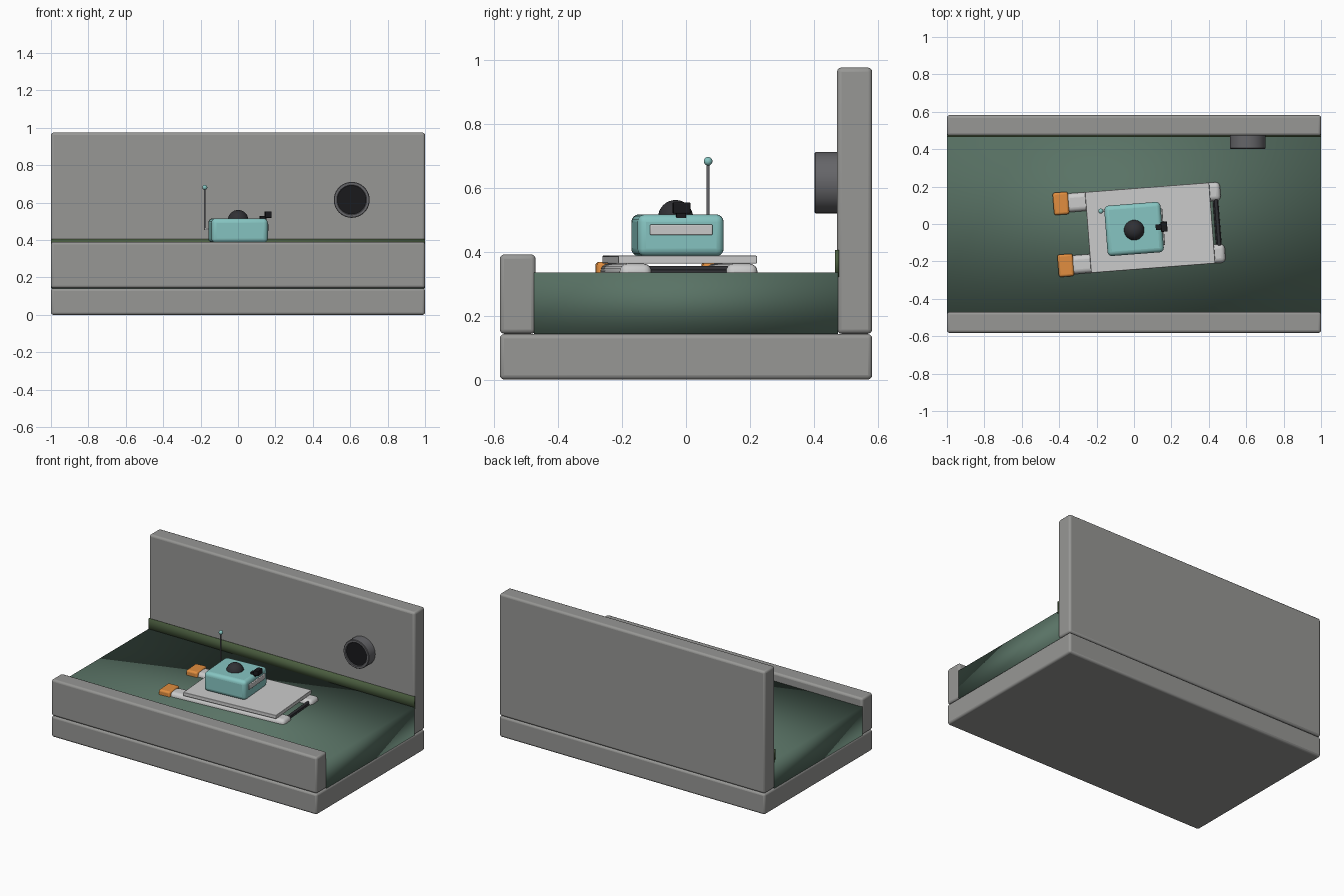
import bpy, math
from mathutils import Matrix, Vector

if "Cube" in bpy.data.objects:
    bpy.data.objects.remove(bpy.data.objects["Cube"])

ANGLE = math.radians(4.4)
BOAT = Matrix.Translation((0.086, -0.02, 0)) @ Matrix.Rotation(ANGLE, 4, 'Z')


def paint(name, rgb):
    m = bpy.data.materials.new(name)
    m.diffuse_color = (*rgb, 1)
    m.use_nodes = True
    m.node_tree.nodes["Principled BSDF"].inputs["Base Color"].default_value = m.diffuse_color
    return m


teal = paint("teal", (0.24, 0.56, 0.54))
orange = paint("orange", (0.75, 0.27, 0.05))
water = paint("water_green", (0.10, 0.17, 0.13))
moss = paint("moss_green", (0.07, 0.11, 0.05))
dark = paint("dark", (0.03, 0.03, 0.035))
black = paint("black", (0.01, 0.01, 0.012))
pipe_grey = paint("pipe_grey", (0.13, 0.13, 0.14))
concrete = paint("concrete", (0.31, 0.31, 0.30))


def finish(name, mat, bevel=0, segs=3, boat=False, smooth_all=False):
    o = bpy.context.object
    o.name = name
    if mat:
        o.data.materials.append(mat)
    bpy.ops.object.transform_apply(location=False, rotation=True, scale=True)
    if bevel:
        b = o.modifiers.new("bevel", 'BEVEL')
        b.width, b.segments = bevel, segs
    if smooth_all:
        bpy.ops.object.shade_smooth()
    else:
        bpy.ops.object.shade_smooth_by_angle(angle=math.radians(40))
    if boat:
        o.location = BOAT @ Vector(o.location)
        o.rotation_euler[2] = ANGLE
    return o


def box(name, x, y, z, mat=None, **kw):
    """Box from (min, max) ranges."""
    bpy.ops.mesh.primitive_cube_add(size=1, location=[(r[0] + r[1]) / 2 for r in (x, y, z)])
    bpy.context.object.scale = [r[1] - r[0] for r in (x, y, z)]
    return finish(name, mat, **kw)


def rod(name, loc, r, depth, axis='Z', mat=None, verts=24, **kw):
    rot = {'Z': (0, 0, 0), 'Y': (math.pi / 2, 0, 0), 'X': (0, math.pi / 2, 0)}[axis]
    bpy.ops.mesh.primitive_cylinder_add(vertices=verts, radius=r, depth=depth, location=loc, rotation=rot)
    return finish(name, mat, **kw)


def ball(name, loc, r, mat, **kw):
    bpy.ops.mesh.primitive_uv_sphere_add(segments=32, ring_count=16, radius=r, location=loc)
    return finish(name, mat, **kw)


# Concrete channel
box("base_slab", (-1, 1), (-0.582, 0.582), (0, 0.142), concrete, bevel=0.014)
box("front_curb", (-1, 1), (-0.582, -0.47), (0.143, 0.391), concrete, bevel=0.014)
box("back_wall", (-1, 1), (0.472, 0.582), (0.143, 0.975), concrete, bevel=0.014)

# Water and the slime line on the wall
box("water", (-0.999, 0.999), (-0.475, 0.475), (0.142, 0.335), water, smooth_all=True)
box("slime_line", (-0.999, 0.999), (0.465, 0.478), (0.32, 0.405), moss, smooth_all=True)

# Outfall pipe: lathed ring with a dark mouth
profile = [(0.077, 0.48), (0.077, 0.405), (0.080, 0.402), (0.093, 0.402), (0.096, 0.405), (0.096, 0.48)]
N = 40
verts, faces = [], []
for i in range(N):
    a = 2 * math.pi * i / N
    verts += [(r * math.cos(a), y, r * math.sin(a)) for r, y in profile]
P = len(profile)
for i in range(N):
    for j in range(P):
        k, n = (i + 1) % N, (j + 1) % P
        faces.append((i * P + j, i * P + n, k * P + n, k * P + j))
me = bpy.data.meshes.new("outfall_pipe")
me.from_pydata(verts, [], faces)
pipe = bpy.data.objects.new("outfall_pipe", me)
bpy.context.collection.objects.link(pipe)
pipe.location = (0.608, 0, 0.615)
bpy.ops.object.select_all(action='DESELECT')
bpy.context.view_layer.objects.active = pipe
pipe.select_set(True)
bpy.ops.object.mode_set(mode='EDIT')
bpy.ops.mesh.select_all(action='SELECT')
bpy.ops.mesh.normals_make_consistent(inside=False)
bpy.ops.object.mode_set(mode='OBJECT')
finish("outfall_pipe", pipe_grey)
rod("pipe_mouth", (0.608, 0.445, 0.615), 0.078, 0.07, 'Y', black, verts=40)

# Floating skimmer: twin hulls, thrusters and deck (boat-local coordinates)
for side, s in (("left", 1), ("right", -1)):
    c = s * 0.166
    box(side + "_pontoon", (-0.44, 0.39), (c - 0.05, c + 0.05), (0.265, 0.362),
        bevel=0.025, segs=4, boat=True)
    box(side + "_thruster", (-0.506, -0.424), (c - 0.06, c + 0.06), (0.262, 0.368),
        orange, bevel=0.012, boat=True)
box("deck", (-0.333, 0.333), (-0.217, 0.217), (0.362, 0.387), bevel=0.003, segs=2, boat=True)

# Skimmer intake between the hulls
rod("intake_top_bar", (0.362, 0, 0.346), 0.009, 0.25, 'Y', dark, boat=True)
box("intake_basket", (0.345, 0.375), (-0.12, 0.12), (0.27, 0.342), dark, bevel=0.004, boat=True)

# Control housing with dome, front panel and camera
box("housing", (-0.237, 0.065), (-0.135, 0.135), (0.385, 0.516), teal, bevel=0.024, segs=4, boat=True)
box("front_panel", (0.055, 0.073), (-0.098, 0.098), (0.451, 0.485), bevel=0.004, boat=True)
ball("dome", (-0.086, -0.006, 0.506), 0.055, dark, boat=True)
box("camera", (0.058, 0.092), (-0.027, 0.027), (0.519, 0.553), black, bevel=0.003, boat=True)
box("camera_foot", (0.03, 0.065), (-0.015, 0.015), (0.505, 0.53), black, boat=True)

# Antenna on the rear corner
box("antenna_bracket", (-0.259, -0.23), (0.103, 0.115), (0.453, 0.465), boat=True)
rod("antenna_rod", (-0.256, 0.109, 0.567), 0.005, 0.225, 'Z', pipe_grey, verts=12, boat=True)
ball("antenna_tip", (-0.256, 0.109, 0.682), 0.0135, teal, boat=True)
